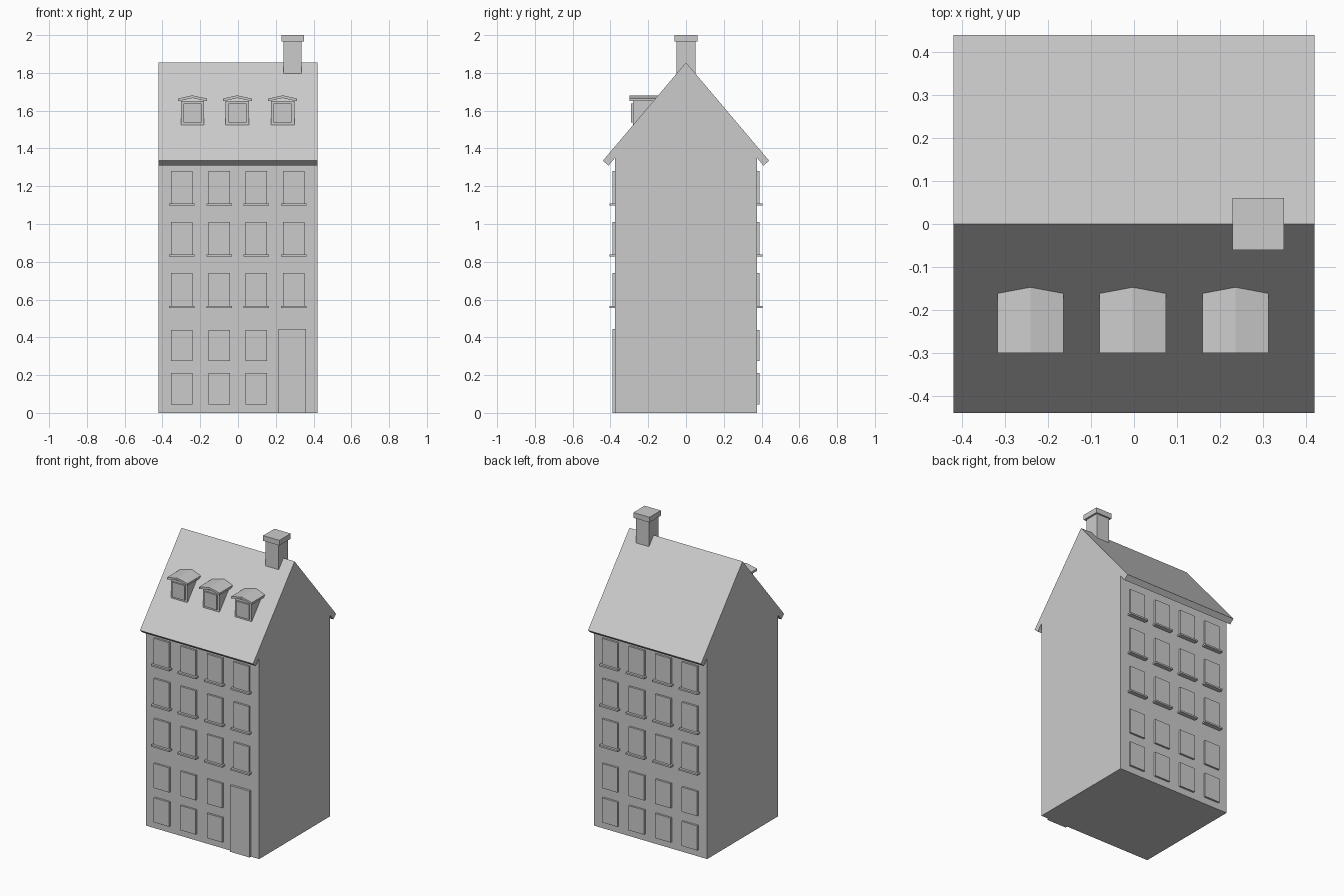
import bpy

# Remove the default object
cube = bpy.data.objects.get("Cube")
if cube:
    bpy.data.objects.remove(cube, do_unlink=True)

# Single plain colour
grey = bpy.data.materials.new("plain_grey")
grey.use_nodes = True
COLOUR = (0.6, 0.6, 0.6, 1)
grey.diffuse_color = COLOUR
grey.node_tree.nodes["Principled BSDF"].inputs["Base Color"].default_value = COLOUR


def prism(name, outline, start, end, axis):
    """Extrude a closed 2D outline along x (outline is y, z) or y (outline is x, z)."""
    def place(p, t):
        return (t, p[0], p[1]) if axis == "x" else (p[0], t, p[1])
    n = len(outline)
    verts = [place(p, t) for t in (start, end) for p in outline]
    faces = [list(range(n))[::-1], list(range(n, 2 * n))]
    faces += [[i, (i + 1) % n, n + (i + 1) % n, n + i] for i in range(n)]
    mesh = bpy.data.meshes.new(name)
    mesh.from_pydata(verts, [], faces)
    # Make the normals point outward
    import bmesh
    bm = bmesh.new()
    bm.from_mesh(mesh)
    bmesh.ops.recalc_face_normals(bm, faces=bm.faces)
    bm.to_mesh(mesh)
    bm.free()
    mesh.materials.append(grey)
    obj = bpy.data.objects.new(name, mesh)
    bpy.context.collection.objects.link(obj)
    return obj


def box(name, x, y, z):
    """Box from (low, high) ranges."""
    outline = [(x[0], z[0]), (x[1], z[0]), (x[1], z[1]), (x[0], z[1])]
    return prism(name, outline, y[0], y[1], "y")


HALF_X, WALL_Y, RIDGE = 0.42, 0.375, 1.855
EAVE_Y, EAVE_Z = 0.44, 1.335
SLOPE = (RIDGE - EAVE_Z) / EAVE_Y


def roof_z(y):
    return RIDGE - SLOPE * abs(y)


# House body and overhanging roof share one gable profile
half = [(WALL_Y, 0), (WALL_Y, roof_z(WALL_Y) - 0.06), (0.41, 1.309), (EAVE_Y, EAVE_Z)]
profile = half + [(0, RIDGE)] + [(-y, z) for y, z in reversed(half)]
prism("house_body", profile, -HALF_X, HALF_X, "x")

# Windows and sills on both long walls
columns = (-0.297, -0.1, 0.097, 0.295)
rows = ((0.045, 0.21, False), (0.275, 0.44, False), (0.567, 0.74, True),
        (0.838, 1.01, True), (1.108, 1.28, True))
for side, label in ((-1, "front"), (1, "back")):
    for r, (low, high, sill) in enumerate(rows):
        for c, x in enumerate(columns):
            if side < 0 and c == 3 and not sill:
                continue  # the door stands here
            tag = f"{label}_{r + 1}_{c + 1}"
            box("window_" + tag, (x - 0.057, x + 0.057),
                (side * 0.365, side * 0.388), (low, high))
            if sill:
                box("sill_" + tag, (x - 0.068, x + 0.068),
                    (side * 0.365, side * 0.404), (low - 0.011, low))

# Front door
box("front_door", (0.215, 0.36), (-0.39, -0.365), (0, 0.445))

# Dormers on the front slope
for i, x in enumerate((-0.241, -0.003, 0.236)):
    name = f"dormer_{i + 1}"
    prism(name + "_body", [(-0.28, roof_z(-0.28)), (-0.28, 1.652), (-0.16, 1.652),
                           (-0.16, roof_z(-0.16) - 0.01)], x - 0.062, x + 0.062, "x")
    box(name + "_window", (x - 0.047, x + 0.047), (-0.29, -0.27), (1.538, 1.638))
    prism(name + "_roof", [(x - 0.077, 1.65), (x, 1.667), (x + 0.077, 1.65),
                           (x + 0.077, 1.664), (x, 1.681), (x - 0.077, 1.664)],
          -0.3, -0.13, "y")

# Chimney
box("chimney_shaft", (0.24, 0.337), (-0.05, 0.05), (1.76, 1.97))
box("chimney_cap", (0.229, 0.349), (-0.06, 0.06), (1.965, 2.0))
